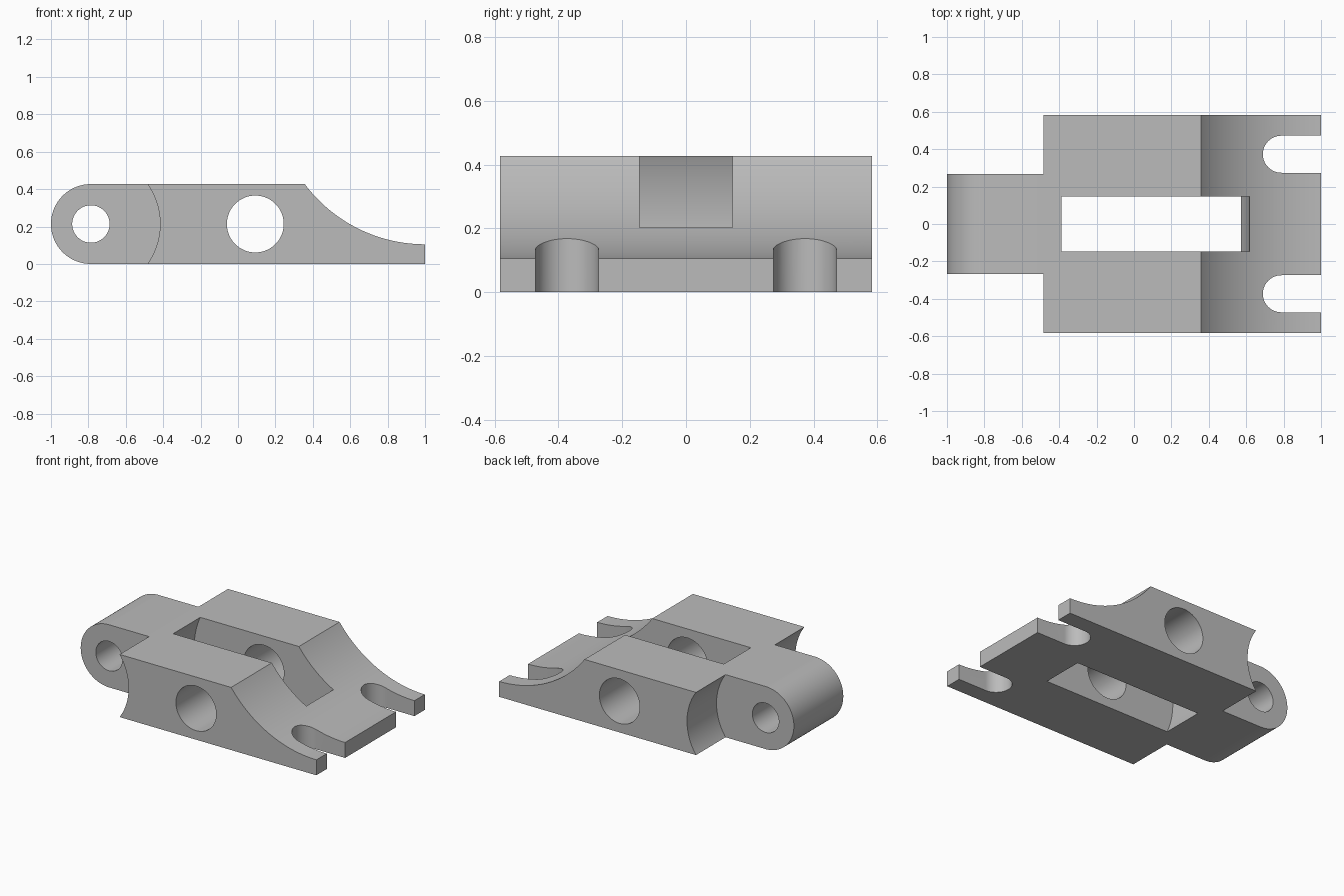
import bpy
import bmesh
from math import sin, cos, pi, atan2

cube = bpy.data.objects.get("Cube")
if cube:
    bpy.data.objects.remove(cube, do_unlink=True)

# Main dimensions
HEIGHT = 0.427
MID = HEIGHT / 2
HALF_WIDTH = 0.584
LUG_HALF = 0.266
SLOT_HALF = 0.146
EYE_X, BORE_X = -1 + MID, 0.0925
TOE = 0.105
SHOULDER_X = 0.357

grey = bpy.data.materials.new("plain grey")
grey.use_nodes = True
grey.diffuse_color = (0.5, 0.5, 0.5, 1)
grey.node_tree.nodes["Principled BSDF"].inputs["Base Color"].default_value = (0.5, 0.5, 0.5, 1)


def arc(cx, cy, r, start, end, steps):
    """Points along a circular arc, both ends included."""
    angles = [start + (end - start) * i / steps for i in range(steps + 1)]
    return [(cx + r * cos(a), cy + r * sin(a)) for a in angles]


def circle(cx, cy, r, steps=96):
    return arc(cx, cy, r, 0, 2 * pi, steps)[:-1]


def prism(name, points, low, high, axis="Y"):
    """Extrude a closed outline along Y (outline in XZ) or Z (outline in XY)."""
    bm = bmesh.new()
    place = (lambda p: (p[0], low, p[1])) if axis == "Y" else (lambda p: (p[0], p[1], low))
    face = bm.faces.new([bm.verts.new(place(p)) for p in points])
    extruded = bmesh.ops.extrude_face_region(bm, geom=[face])["geom"]
    move = (0, high - low, 0) if axis == "Y" else (0, 0, high - low)
    bmesh.ops.translate(bm, vec=move, verts=[v for v in extruded if isinstance(v, bmesh.types.BMVert)])
    bmesh.ops.recalc_face_normals(bm, faces=bm.faces)
    mesh = bpy.data.meshes.new(name)
    bm.to_mesh(mesh)
    bm.free()
    mesh.materials.append(grey)
    obj = bpy.data.objects.new(name, mesh)
    bpy.context.collection.objects.link(obj)
    return obj


# Side profile: rounded eye end, flat top, hollow ramp down to the toe
run, rise = 1 - SHOULDER_X, HEIGHT - TOE
ramp_r = (run ** 2 + rise ** 2) / (2 * rise)
ramp_z = TOE + ramp_r
ramp_start = atan2(HEIGHT - ramp_z, -run)
profile = arc(EYE_X, MID, MID, 1.5 * pi, 0.5 * pi, 48)
profile += arc(1, ramp_z, ramp_r, ramp_start, -pi / 2, 40)
profile.append((1, 0))
body = prism("bracket_body", profile, -HALF_WIDTH, HALF_WIDTH)

# Cutters: pin holes and the curved-end centre slot
cutters = [
    prism("eye_hole_cutter", circle(EYE_X, MID, 0.1), -1, 1),
    prism("cross_bore_cutter", circle(BORE_X, MID, 0.152), -1, 1),
    prism("centre_slot_cutter", circle(BORE_X, MID, 0.525), -SLOT_HALF, SLOT_HALF),
]

# Cutters on both sides: clearance beside the lug and open bolt slots in the toe
for side, sign in (("left", 1), ("right", -1)):
    low, high = sorted((sign * LUG_HALF, sign))
    cutters.append(prism(side + "_clearance_cutter", circle(EYE_X, MID, 0.37, 128), low, high))
    notch = arc(0.788, sign * 0.373, 0.099, pi / 2, 1.5 * pi, 32)
    notch += [(1.2, notch[-1][1]), (1.2, notch[0][1])]
    cutters.append(prism(side + "_bolt_slot_cutter", notch, -0.2, 0.8, "Z"))

# Apply the cuts
bpy.ops.object.select_all(action="DESELECT")
body.select_set(True)
bpy.context.view_layer.objects.active = body
for cutter in cutters:
    cutter.hide_render = True
    cut = body.modifiers.new(cutter.name, "BOOLEAN")
    cut.operation = "DIFFERENCE"
    cut.solver = "EXACT"
    cut.object = cutter
    bpy.ops.object.modifier_apply(modifier=cut.name)
    bpy.data.objects.remove(cutter, do_unlink=True)

bpy.ops.object.shade_smooth_by_angle(angle=pi / 7)
